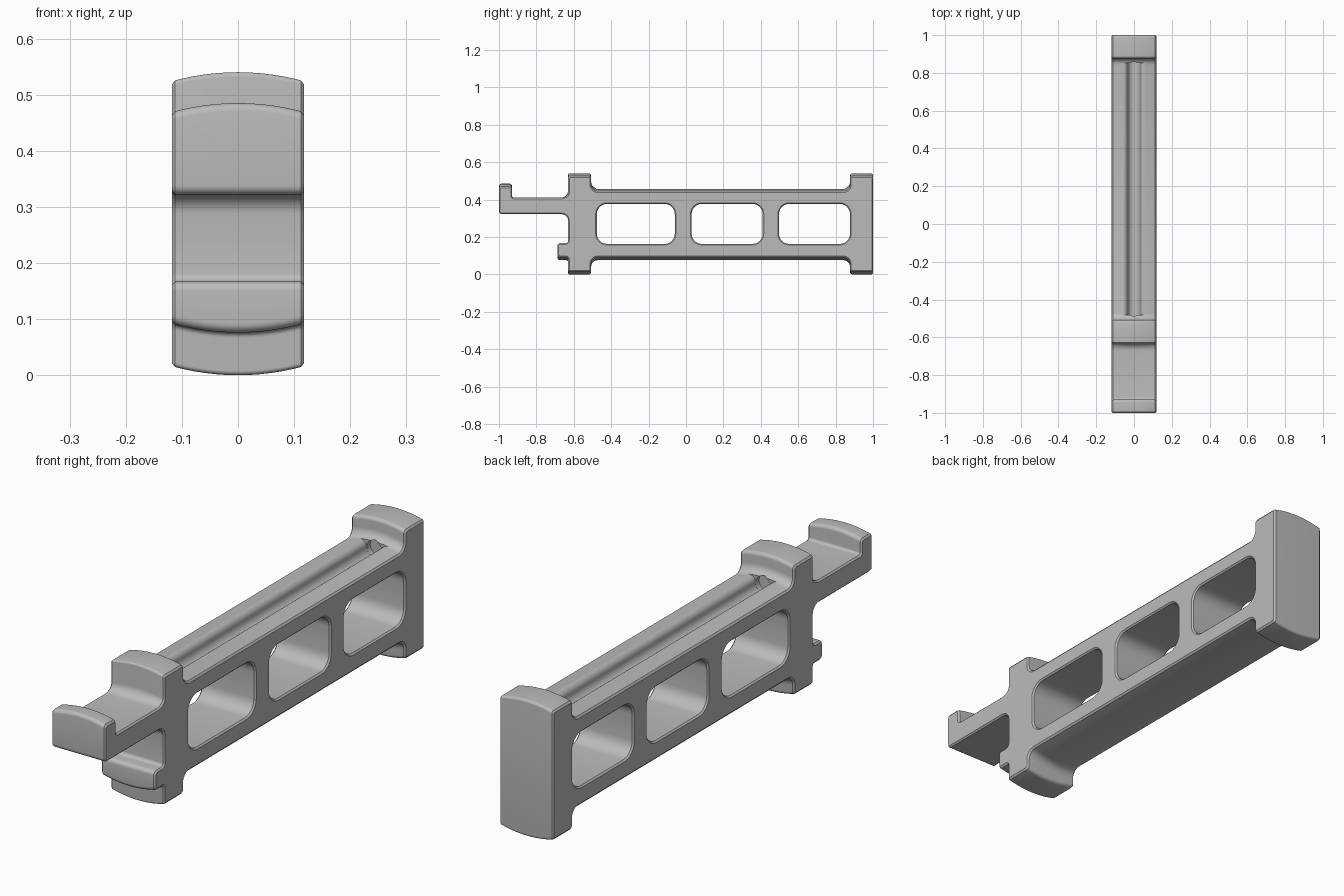
import bpy, bmesh
from math import sin, cos, pi
from mathutils import Vector

if "Cube" in bpy.data.objects:
    bpy.data.objects.remove(bpy.data.objects["Cube"])

HALF = 0.118     # half width of the bracket
SAG = 0.016      # drop of the crowned top and bottom at the sides
CHAMFER = 0.006

grey = bpy.data.materials.new("plain_grey")
grey.use_nodes = True
grey.diffuse_color = (0.5, 0.5, 0.5, 1)
grey.node_tree.nodes["Principled BSDF"].inputs["Base Color"].default_value = (0.5, 0.5, 0.5, 1)


def rounded(corners, steps=6):
    """Replace each (a, b, radius) right-angle corner with an arc."""
    out = []
    for i, (a, b, r) in enumerate(corners):
        p = Vector((a, b))
        u = (Vector(corners[i - 1][:2]) - p).normalized() * r
        v = (Vector(corners[(i + 1) % len(corners)][:2]) - p).normalized() * r
        for k in range(steps + 1):
            t = k / steps * pi / 2
            out.append(p + u * (1 - sin(t)) + v * (1 - cos(t)))
    return out


def loft(name, rings):
    """Skin a row of equal closed rings and cap both ends."""
    bm = bmesh.new()
    loops = [[bm.verts.new(p) for p in ring] for ring in rings]
    n = len(loops[0])
    for a, b in zip(loops, loops[1:]):
        for i in range(n):
            bm.faces.new((a[i], a[(i + 1) % n], b[(i + 1) % n], b[i]))
    caps = [bm.faces.new(loops[0]), bm.faces.new(loops[-1])]
    bmesh.ops.recalc_face_normals(bm, faces=bm.faces)
    return bm, caps


def finish(name, bm):
    mesh = bpy.data.meshes.new(name)
    bm.to_mesh(mesh)
    bm.free()
    mesh.materials.append(grey)
    obj = bpy.data.objects.new(name, mesh)
    bpy.context.collection.objects.link(obj)
    return obj


def crowned(x, y, z):
    """Pull the upper and lower surfaces inwards towards the sides."""
    sag = SAG * (x / HALF) ** 2
    top = min(max((z - 0.41) / 0.04, 0), 1)
    low = min(max((0.14 - z) / 0.04, 0), 1)
    return (x, y, z + sag * (low - top))


# Side outline: hook, front post, rails, rear post and lower lug
outline = rounded([
    (-1, .322, .016), (-1, .485, .014), (-.93, .485, .014), (-.93, .41, .012),
    (-.63, .41, .04), (-.63, .54, .008), (-.507, .54, .014), (-.507, .46, .035),
    (.877, .46, .035), (.877, .54, .014), (1, .54, .01), (1, 0, .01),
    (.877, 0, .014), (.877, .076, .035), (-.507, .076, .035), (-.507, 0, .014),
    (-.63, 0, .008), (-.63, .076, .01), (-.688, .076, .016), (-.688, .167, .016),
    (-.63, .167, .014), (-.63, .322, .035)])
SLICES = 12
stations = [HALF * (2 * i / SLICES - 1) for i in range(SLICES + 1)]
bm, caps = loft("body", [[crowned(x, y, z) for y, z in outline] for x in stations])
rim = {e for cap in caps for e in cap.edges}
bmesh.ops.bevel(bm, geom=list(rim), offset=CHAMFER, segments=1,
                affect='EDGES', clamp_overlap=False)
body = finish("bracket_body", bm)

cutters = []

# Window cutters, flared at both sides for the softened rims
for y0, y1 in ((-.477, -.06), (.03, .41), (.497, .877)):
    rings = []
    for x, grow in ((-HALF - .01, .016), (-HALF + CHAMFER, 0),
                    (HALF - CHAMFER, 0), (HALF + .01, .016)):
        a, b, c, d, r = y0 - grow, y1 + grow, .163 - grow, .377 + grow, .055 + grow
        ring = rounded([(a, c, r), (a, d, r), (b, d, r), (b, c, r)])
        rings.append([(x, p[0], p[1]) for p in ring])
    cutters.append(finish("window_cutter", loft("window", rings)[0]))

# Channel along the top: round floor opening into rolled edges
R, FLARE, MID = .033, .025, .432
half = [(R * sin(k * pi / 16), MID - R * cos(k * pi / 16)) for k in range(1, 9)]
half += [(R + FLARE * (1 - cos(k * pi / 12)), MID + FLARE * sin(k * pi / 12)) for k in range(1, 7)]
half.append((R + FLARE, .5))
channel = [(0, MID - R)] + half + [(-x, z) for x, z in reversed(half)]
cutters.append(finish("channel_cutter", loft("channel", [
    [(x, y, z) for x, z in channel] for y in (-.482, .852)])[0]))

# Round bore that runs the channel into the feet of the posts
bore = [(.0325 * cos(k * pi / 16), MID + .0325 * sin(k * pi / 16)) for k in range(32)]
cutters.append(finish("bore_cutter", loft("bore", [
    [(x, y, z) for x, z in bore] for y in (-.504, .874)])[0]))

# Apply the cuts and discard the cutters
bpy.ops.object.select_all(action='DESELECT')
body.select_set(True)
bpy.context.view_layer.objects.active = body
for cutter in cutters:
    cutter.hide_render = True
    mod = body.modifiers.new("cut", 'BOOLEAN')
    mod.operation = 'DIFFERENCE'
    mod.solver = 'EXACT'
    mod.object = cutter
    bpy.ops.object.modifier_apply(modifier=mod.name)
    bpy.data.objects.remove(cutter)

bpy.ops.object.shade_smooth_by_angle(angle=pi / 6)
